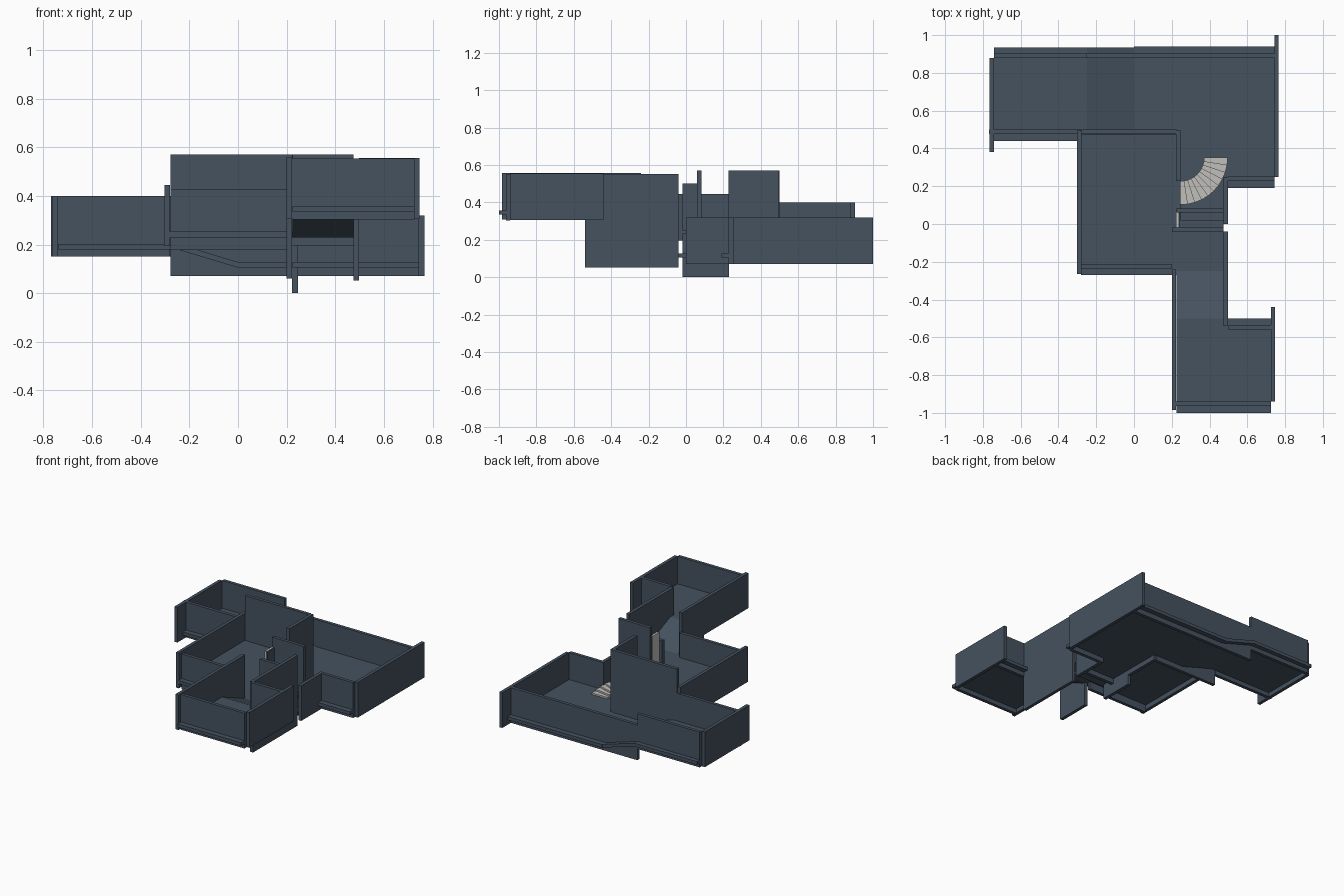
import bpy, bmesh, math

cube = bpy.data.objects.get("Cube")
if cube:
    bpy.data.objects.remove(cube)


def material(name, rgb):
    m = bpy.data.materials.new(name)
    m.use_nodes = True
    m.diffuse_color = (*rgb, 1)
    m.node_tree.nodes["Principled BSDF"].inputs["Base Color"].default_value = (*rgb, 1)
    return m


slate = material("slate blue", (0.060, 0.085, 0.115))
stone = material("pale stone", (0.53, 0.52, 0.50))


def prism(name, base, top, mat=slate):
    """Solid between two matching rings of points."""
    bm = bmesh.new()
    a = [bm.verts.new(p) for p in base]
    b = [bm.verts.new(p) for p in top]
    bm.faces.new(a[::-1])
    bm.faces.new(b)
    for i in range(len(a)):
        j = (i + 1) % len(a)
        bm.faces.new((a[i], a[j], b[j], b[i]))
    bmesh.ops.recalc_face_normals(bm, faces=bm.faces)
    mesh = bpy.data.meshes.new(name)
    bm.to_mesh(mesh)
    bm.free()
    mesh.materials.append(mat)
    ob = bpy.data.objects.new(name, mesh)
    bpy.context.scene.collection.objects.link(ob)
    return ob


def box(name, x0, x1, y0, y1, z0, z1, mat=slate):
    ring = [(x0, y0), (x1, y0), (x1, y1), (x0, y1)]
    return prism(name, [(*p, z0) for p in ring], [(*p, z1) for p in ring], mat)


T = 0.023   # slab and wall thickness
H = 0.25    # wall height


def slab(name, x0, x1, y0, y1, z):
    box(name, x0, x1, y0, y1, z, z + T)


def wall_x(name, x0, x1, y, z, h=H):
    box(name, x0, x1, y, y + T, z, z + h)


def wall_y(name, x, y0, y1, z, h=H):
    box(name, x, x + T, y0, y1, z, z + h)


# Floors on four levels
LOW, SIDE, MID, HIGH = 0.105, 0.18, 0.23, 0.335
slab("lower_floor", 0.0, 0.745, 0.44, 0.94, LOW)
slab("lower_floor_front", 0.225, 0.745, 0.19, 0.44, LOW)
slab("stairwell_floor", 0.225, 0.475, -0.04, 0.19, LOW)
slab("side_floor", -0.74, -0.25, 0.44, 0.935, SIDE)
slab("middle_floor", -0.28, 0.225, -0.27, 0.475, MID)
slab("corridor_floor", 0.225, 0.475, -0.25, 0.02, MID)
slab("front_floor", 0.225, 0.725, -1.0, -0.5, HIGH)

# Ramps joining the levels
ramp = [(-0.25, SIDE), (0, LOW), (0, LOW + T), (-0.25, SIDE + T)]
prism("side_ramp", [(x, 0.44, z) for x, z in ramp], [(x, 0.935, z) for x, z in ramp])
ramp = [(-0.5, HIGH), (-0.25, MID), (-0.25, MID + T), (-0.5, HIGH + T)]
prism("front_ramp", [(0.225, y, z) for y, z in ramp], [(0.475, y, z) for y, z in ramp])

# Lower room walls
wall_x("lower_back_wall", -0.25, 0.745, 0.88, 0.07)
wall_y("lower_end_wall", 0.743, 0.25, 1.0, 0.07)
wall_x("lower_front_wall", 0.495, 0.745, 0.228, 0.07)
wall_y("stairwell_side_wall", 0.474, 0.0, 0.25, 0.07)
wall_x("stairwell_tall_wall", 0.225, 0.474, 0.06, 0.07, 2 * H)
wall_y("stairwell_base_wall", 0.223, -0.02, 0.23, 0.0)

# Side room walls
wall_x("side_back_wall", -0.74, -0.25, 0.88, 0.15)
wall_y("side_end_wall", -0.765, 0.38, 0.88, 0.15)
wall_x("side_front_wall", -0.768, -0.28, 0.477, 0.15)

# Middle room walls
wall_x("middle_back_wall", -0.278, 0.225, 0.477, 0.07, 2 * H)
wall_y("middle_stair_wall", 0.222, 0.228, 0.495, 0.07, 2 * H)
wall_y("middle_end_wall", -0.302, -0.265, 0.495, 0.195)
wall_x("middle_front_wall", -0.278, 0.2, -0.235, 0.178)

# Corridor and front room walls
wall_x("corridor_end_wall", 0.2, 0.474, -0.042, 0.195)
wall_y("corridor_side_wall", 0.474, -0.54, -0.04, 0.052, 2 * H)
wall_y("front_inner_wall", 0.2, -0.985, -0.24, 0.308)
wall_y("ramp_base_wall", 0.2, -0.49, -0.24, 0.06)
wall_x("front_front_wall", 0.223, 0.725, -0.963, 0.303)
wall_y("front_end_wall", 0.724, -0.94, -0.44, 0.305)
wall_x("front_back_wall", 0.497, 0.725, -0.558, 0.305)

# Door beside the corridor
box("door_panel", 0.223, 0.235, -0.019, 0.06, 0.25, 0.50, stone)
box("door_backing", 0.235, 0.244, -0.019, 0.06, 0.25, 0.50)

# Quarter-turn stair
STEPS = 10
CX, CY, R_IN, R_OUT = 0.246, 0.352, 0.125, 0.25
floor = LOW + T
for i in range(STEPS):
    a0 = -math.pi / 2 * (1 - i / STEPS)
    a1 = -math.pi / 2 * (1 - (i + 1) / STEPS)
    ring = [(CX + r * math.cos(a), CY + r * math.sin(a))
            for r, a in ((R_IN, a0), (R_OUT, a0), (R_OUT, a1), (R_IN, a1))]
    top = floor + (MID + T - floor) * (STEPS - i) / (STEPS + 1)
    prism(f"stair_step_{i + 1}", [(*p, floor) for p in ring],
          [(*p, top) for p in ring], stone)
